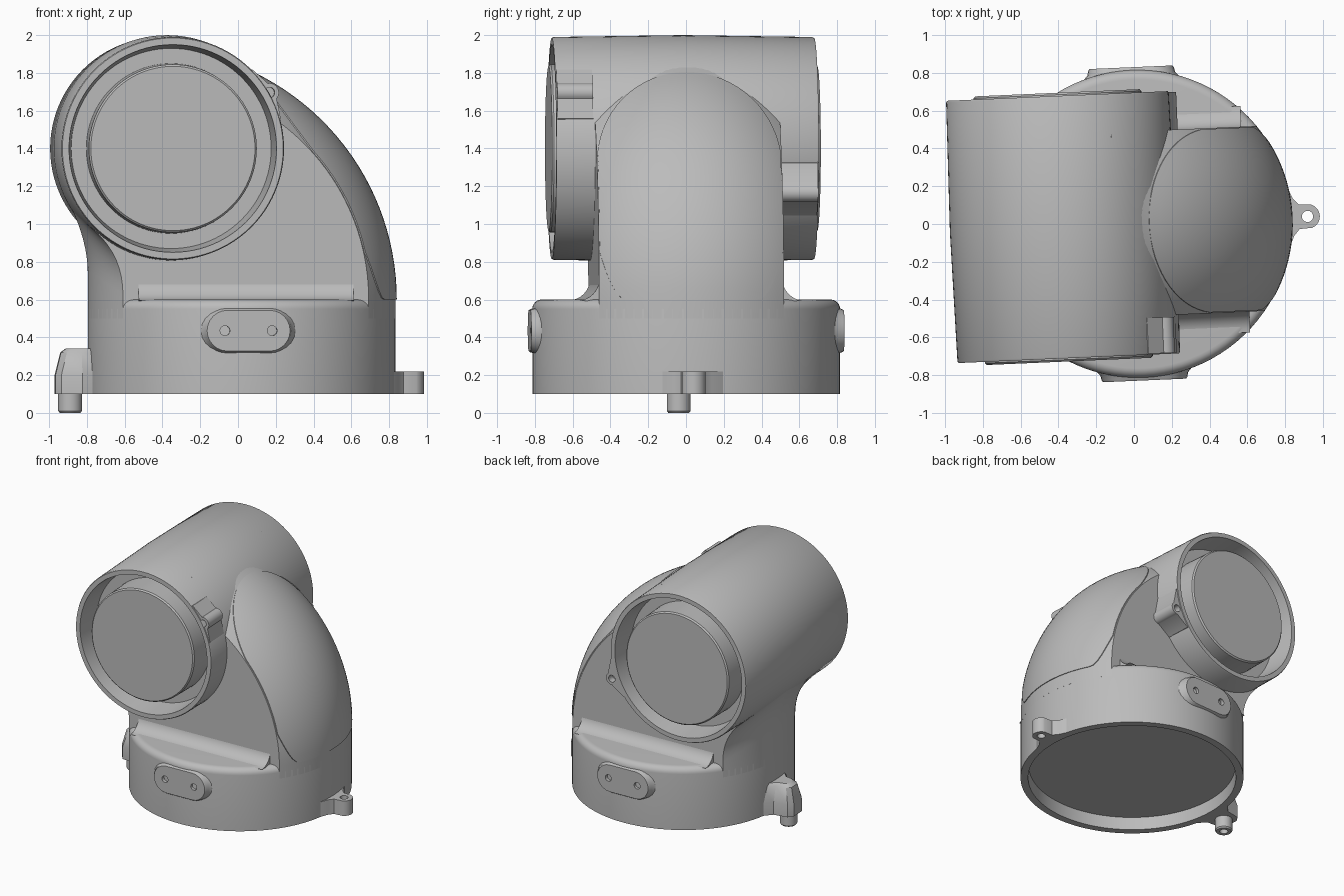
import bpy, bmesh
from math import sin, cos, pi, sqrt, radians, asin
from mathutils import Matrix, Vector

if "Cube" in bpy.data.objects:
    bpy.data.objects.remove(bpy.data.objects["Cube"])

TURN = Matrix.Rotation(radians(2.5), 4, 'Z')
AXIS = 0.02             # base centre x
R = 0.815               # base radius
PIVOT, ARM = -0.495, 0.515   # elbow sweep pivot x and arm length
CX, CZ, CR = -0.376, 1.4, 0.6  # cross tube centre and radius

grey = bpy.data.materials.new("cast_grey")
grey.use_nodes = True
colour = (0.5, 0.5, 0.5, 1)
grey.diffuse_color = colour
grey.node_tree.nodes["Principled BSDF"].inputs["Base Color"].default_value = colour


def loft(name, rings, closed=True, caps=True, cutters=()):
    """Skin rings of equal point count, then drill the cutters."""
    bm = bmesh.new()
    rows = [[bm.verts.new(p) for p in ring] for ring in rings]
    n = len(rows[0])
    for a, b in zip(rows, rows[1:]):
        for i in range(n if closed else n - 1):
            j = (i + 1) % n
            bm.faces.new((a[i], a[j], b[j], b[i]))
    if caps:
        bm.faces.new(rows[0][::-1])
        bm.faces.new(rows[-1])
    bmesh.ops.remove_doubles(bm, verts=bm.verts, dist=1e-5)
    bmesh.ops.recalc_face_normals(bm, faces=bm.faces)
    mesh = bpy.data.meshes.new(name)
    bm.to_mesh(mesh)
    bm.free()
    ob = bpy.data.objects.new(name, mesh)
    bpy.context.collection.objects.link(ob)
    mesh.materials.append(grey)
    for c in cutters:
        m = ob.modifiers.new("drill", 'BOOLEAN')
        m.operation, m.solver, m.object = 'DIFFERENCE', 'EXACT', c
    if cutters:
        bpy.context.view_layer.update()
        ev = ob.evaluated_get(bpy.context.evaluated_depsgraph_get())
        done = bpy.data.meshes.new_from_object(ev)
        ob.modifiers.clear()
        ob.data = done
        for c in cutters:
            bpy.data.objects.remove(c)
    return ob


def finish(ob):
    ob.data.transform(TURN)
    bpy.ops.object.select_all(action='DESELECT')
    ob.select_set(True)
    bpy.context.view_layer.objects.active = ob
    bpy.ops.object.shade_smooth_by_angle(angle=radians(32))
    return ob


def place(axis, u, v, d):
    return {'x': (d, u, v), 'y': (u, d, v), 'z': (u, v, d)}[axis]


def prism(name, outline, axis, d0, d1, cutters=()):
    return loft(name, [[place(axis, u, v, d) for u, v in outline] for d in (d0, d1)],
                cutters=cutters)


def arc(u, v, r, a0, a1, n=12):
    return [(u + r * cos(radians(a0 + (a1 - a0) * i / n)),
             v + r * sin(radians(a0 + (a1 - a0) * i / n))) for i in range(n + 1)]


def drill(axis, u, v, r, d0, d1):
    ob = prism("drill_helper", arc(u, v, r, 0, 345, 23), axis, d0, d1)
    ob.hide_render = True
    return ob


def lathe(name, profile, axis, u, v, n=96):
    """Spin (radius, distance) points around an axis."""
    return loft(name, [[place(axis, u + r * cos(2 * pi * i / n), v + r * sin(2 * pi * i / n), d)
                        for i in range(n)] for r, d in profile], caps=False)


# Base collar with a shallow recess underneath
shoulder = arc(R - 0.05, 0.55, 0.05, 0, 90, 6)
finish(lathe("base_collar", [(0, 0.2), (0.755, 0.2), (0.76, 0.1), (R, 0.1)]
             + shoulder + [(0, 0.6)], 'z', AXIS, 0))

# Elbow body: slices across y that follow the swept circle
def body_slice(y):
    h = sqrt(R * R - y * y)
    left = AXIS - h
    pts = [(left, 0.5)] + arc(PIVOT, 0.6, ARM + h, 0, 63, 28)
    pts.insert(1, (AXIS + h, 0.5))
    pts += [(-0.1, 1.925), (-0.25, 1.9), (-0.5, 1.6), (-0.7, 1.4)]
    a = radians(208 + 40 * abs(y))
    ex, ez = CX + 0.595 * cos(a), CZ + 0.595 * sin(a)
    cz = ez - (left - ex) / sin(a) * cos(a)
    start = cz - 0.2
    for i in range(9):
        t = 1 - i / 8
        pts.append(((1 - t * t) * left + t * t * ex,
                    (1 - t) ** 2 * start + 2 * t * (1 - t) * cz + t * t * ez))
    return [(x, y, z) for x, z in pts]

finish(loft("elbow_body", [body_slice(-0.49 + 0.98 * i / 28) for i in range(29)]))

# Slightly raised rounded cover on the outside of the elbow
def cover_slice(s):
    y = 0.485 * sin(s * pi / 2)
    r = ARM + sqrt(R * R - y * y)
    top = 1.31 + 0.49 * sqrt(max(0, 1 - (y / 0.49) ** 2))
    low = 0.6 + 0.25 * max(0, (abs(y) - 0.35) / 0.135) ** 2
    a0, a1 = asin((low - 0.6) / r), asin((top - 0.6) / r)
    up = [(a0 + (a1 - a0) * i / 24) for i in range(25)]
    return ([(PIVOT + (r + 0.006) * cos(a), y, 0.6 + (r + 0.006) * sin(a)) for a in up]
            + [(PIVOT + (r - 0.03) * cos(a), y, 0.6 + (r - 0.03) * sin(a)) for a in up[::-1]])

finish(loft("elbow_cover", [cover_slice(-1 + i / 16) for i in range(33)]))

# Cross tube with recessed rims and a round cap at both ends
END = 0.695
half = [(0, 0.712), (0.435, 0.712), (0.445, 0.702), (0.45, 0.5), (0.53, 0.5),
        (0.55, END), (0.585, END), (0.59, END - 0.01)]
finish(lathe("cross_tube", [(r, -d) for r, d in half] + [(CR, 0)] + half[::-1], 'y', CX, CZ))

for s, side in ((-1, "front"), (1, "back")):
    # Concave fillet between the collar top and the elbow side
    curve = [(s * y, z) for y, z in arc(0.6, 0.71, 0.115, 180, 270, 8)]
    finish(prism(side + "_fillet", curve + [(s * 0.46, 0.59), (s * 0.46, 0.71)],
                 'x', AXIS - 0.57, AXIS + 0.57))

    # Flared mounting pad with two screw holes
    holes = [drill('y', AXIS + k * 0.125, 0.435, 0.026, s * 0.8, s * 0.9) for k in (-1, 1)]
    rings = []
    for d, grow in ((0.7, 0.03), (0.77, 0.03), (0.795, 0.008), (0.82, 0.002), (0.83, -0.005)):
        r = 0.113 + grow
        o = arc(AXIS + 0.112, 0.435, r, -90, 90) + arc(AXIS - 0.112, 0.435, r, 90, 270)
        rings.append([(u, s * d, v) for u, v in o])
    finish(loft(side + "_pad", rings, cutters=holes))

# Screw bosses on the tube rims
def boss(name, angle, reach, tip, d0, d1):
    a = radians(angle)
    hole_u, hole_v = CX + reach * cos(a), CZ + reach * sin(a)
    local = [(0.5, -0.17)] + [(0.575, -0.15)] + arc(reach, 0, tip, -70, 70, 10) \
        + [(0.575, 0.15), (0.5, 0.17)]
    outline = [(CX + u * cos(a) - v * sin(a), CZ + u * sin(a) + v * cos(a)) for u, v in local]
    end = d1 + (0.01 if d1 > 0 else -0.01)
    hole = drill('y', hole_u, hole_v, 0.028, d1 * 0.92, end)
    # keep the boss outside the rim recess
    bore = drill('y', CX, CZ, 0.56, -1, 1)
    finish(prism(name, outline, 'y', d0, d1, cutters=(hole, bore)))

boss("front_screw_boss", 30, 0.592, 0.05, -0.5, -0.69)
boss("back_screw_boss", -22, 0.625, 0.05, 0.48, 0.69)

# Ear with a through hole on the left
ear = [(0.78, -0.2), (0.815, -0.17), (0.845, -0.1), (0.875, -0.065)] \
    + arc(0.92, 0, 0.065, -70, 70) + [(0.875, 0.065), (0.845, 0.1), (0.815, 0.17), (0.78, 0.2)]
finish(prism("hinge_ear", ear, 'z', 0.1, 0.22, cutters=[drill('z', 0.92, 0, 0.03, 0, 0.3)]))

# Lug on the right, narrowing upwards, with a socket pin below
def lug_ring(z, tip, width):
    back = -0.755
    return [(back, -width - 0.08, z), (-0.83, -width, z), (tip + 0.03, -width * 0.85, z),
            (tip, -width * 0.5, z), (tip, width * 0.5, z), (tip + 0.03, width * 0.85, z),
            (-0.83, width, z), (back, width + 0.08, z)]

finish(loft("pin_lug", [lug_ring(0.1, -0.97, 0.11), lug_ring(0.2, -0.97, 0.11),
                        lug_ring(0.32, -0.94, 0.08), lug_ring(0.342, -0.91, 0.06)]))
finish(lathe("socket_pin", [(0, 0.05), (0.03, 0.05), (0.03, 0), (0.055, 0), (0.063, 0.01),
                            (0.063, 0.12), (0, 0.12)], 'z', -0.89, 0, 32))
